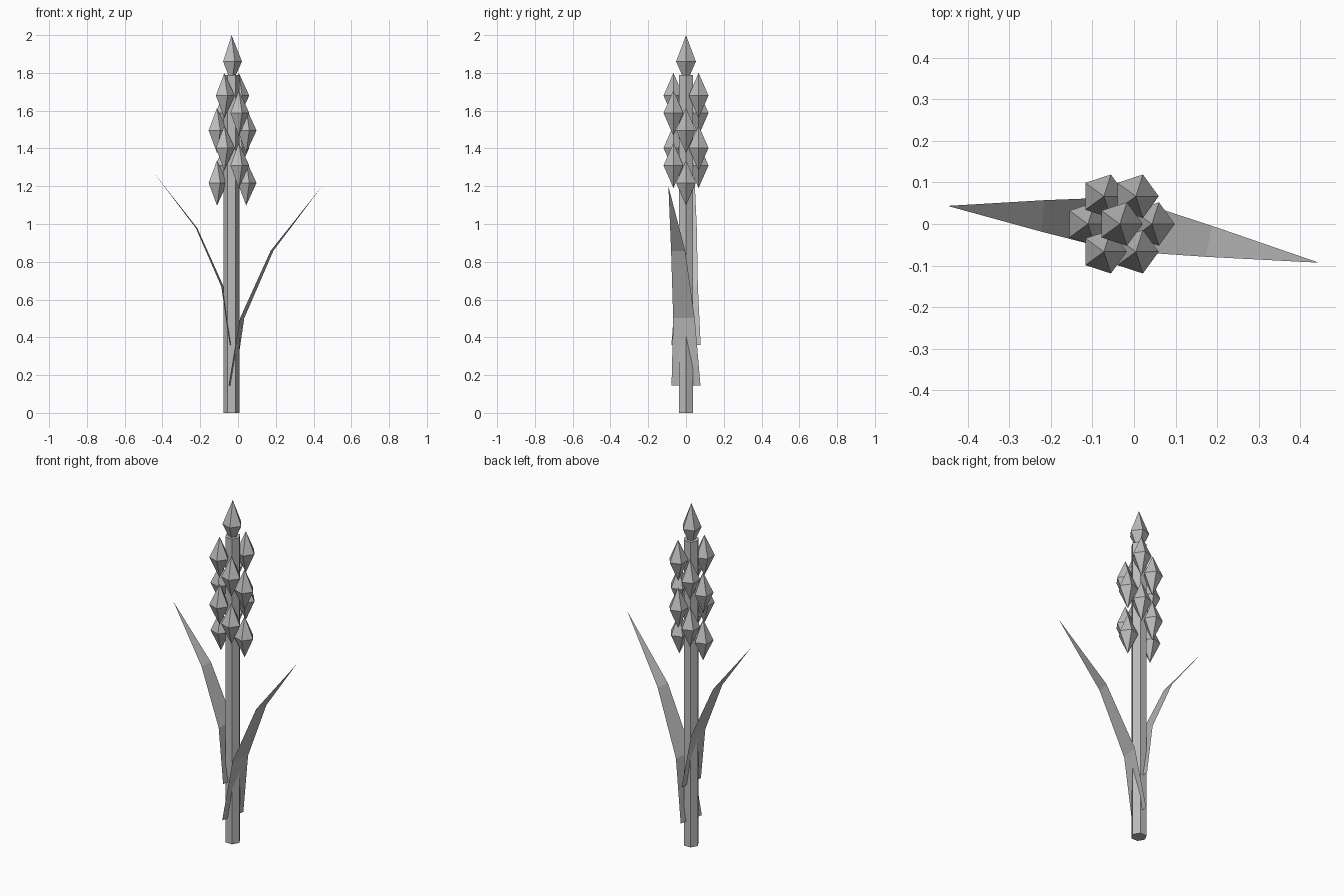
import bpy
import bmesh
from math import radians, cos, sin
from mathutils import Vector

cube = bpy.data.objects.get("Cube")
if cube:
    bpy.data.objects.remove(cube, do_unlink=True)

AXIS = Vector((-0.034, 0, 0))

grey = bpy.data.materials.new("plain_grey")
grey.use_nodes = True
grey.diffuse_color = (0.5, 0.5, 0.5, 1)
bsdf = next(n for n in grey.node_tree.nodes if n.type == 'BSDF_PRINCIPLED')
bsdf.inputs["Base Color"].default_value = grey.diffuse_color


def add_object(name, bm, location):
    mesh = bpy.data.meshes.new(name)
    bm.to_mesh(mesh)
    bm.free()
    mesh.materials.append(grey)
    obj = bpy.data.objects.new(name, mesh)
    obj.location = location
    bpy.context.collection.objects.link(obj)
    return obj


def add_bud(name, location, up, down, radius=0.055, sides=5):
    """Five-sided double pyramid with one corner towards +x."""
    bm = bmesh.new()
    ring = []
    for i in range(sides):
        a = radians(360 * i / sides)
        ring.append(bm.verts.new((radius * cos(a), radius * sin(a), 0)))
    top = bm.verts.new((0, 0, up))
    bottom = bm.verts.new((0, 0, -down))
    for i in range(sides):
        a, b = ring[i], ring[(i + 1) % sides]
        bm.faces.new((a, b, top))
        bm.faces.new((b, a, bottom))
    return add_object(name, bm, location)


def add_leaf(name, base_z, angle, reach, height):
    """Flat blade that bends outwards and ends in a point."""
    out = Vector((cos(radians(angle)), sin(radians(angle)), 0))
    side = Vector((-out.y, out.x, 0))
    # distance out, height and half width, as shares of the whole blade
    rows = [(0, 0, 0.078), (0.117, 0.338, 0.058), (0.447, 0.676, 0.038)]
    bm = bmesh.new()
    pairs = []
    for r, z, w in rows:
        centre = out * r * reach + Vector((0, 0, z * height))
        pairs.append((bm.verts.new(centre - side * w),
                      bm.verts.new(centre + side * w)))
    for (a, b), (c, d) in zip(pairs, pairs[1:]):
        bm.faces.new((a, b, d, c))
    tip = bm.verts.new(out * reach + Vector((0, 0, height)))
    bm.faces.new((*pairs[-1], tip))
    add_object(name, bm, AXIS + Vector((0, 0, base_z)))


# Six-sided stem with corners towards +x and -x
bm = bmesh.new()
STEM_TOP = 1.79
rings = []
for z in (0, STEM_TOP):
    rings.append([bm.verts.new((0.043 * cos(radians(a)), 0.043 * sin(radians(a)), z))
                  for a in range(0, 360, 60)])
for i in range(6):
    j = (i + 1) % 6
    bm.faces.new((rings[0][i], rings[0][j], rings[1][j], rings[1][i]))
bm.faces.new(rings[0][::-1])
bm.faces.new(rings[1])
add_object("stem", bm, AXIS)

# Opposite pairs of buds stepping round and down the stem
for step in range(6):
    z = 1.68 - 0.0925 * step
    for turn in (0, 180):
        a = radians(60 + 60 * step + turn)
        spot = AXIS + Vector((0.077 * cos(a), 0.077 * sin(a), z))
        side_name = "a" if turn == 0 else "b"
        add_bud(f"bud_{step + 1}{side_name}", spot, 0.12, 0.12)

# Bud at the tip
add_bud("top_bud", AXIS + Vector((0, 0, 1.86)), 0.14, 0.12)

# Two leaves
add_leaf("left_leaf", 0.145, -11, 0.488, 1.055)
add_leaf("right_leaf", 0.36, 174, 0.417, 0.915)
